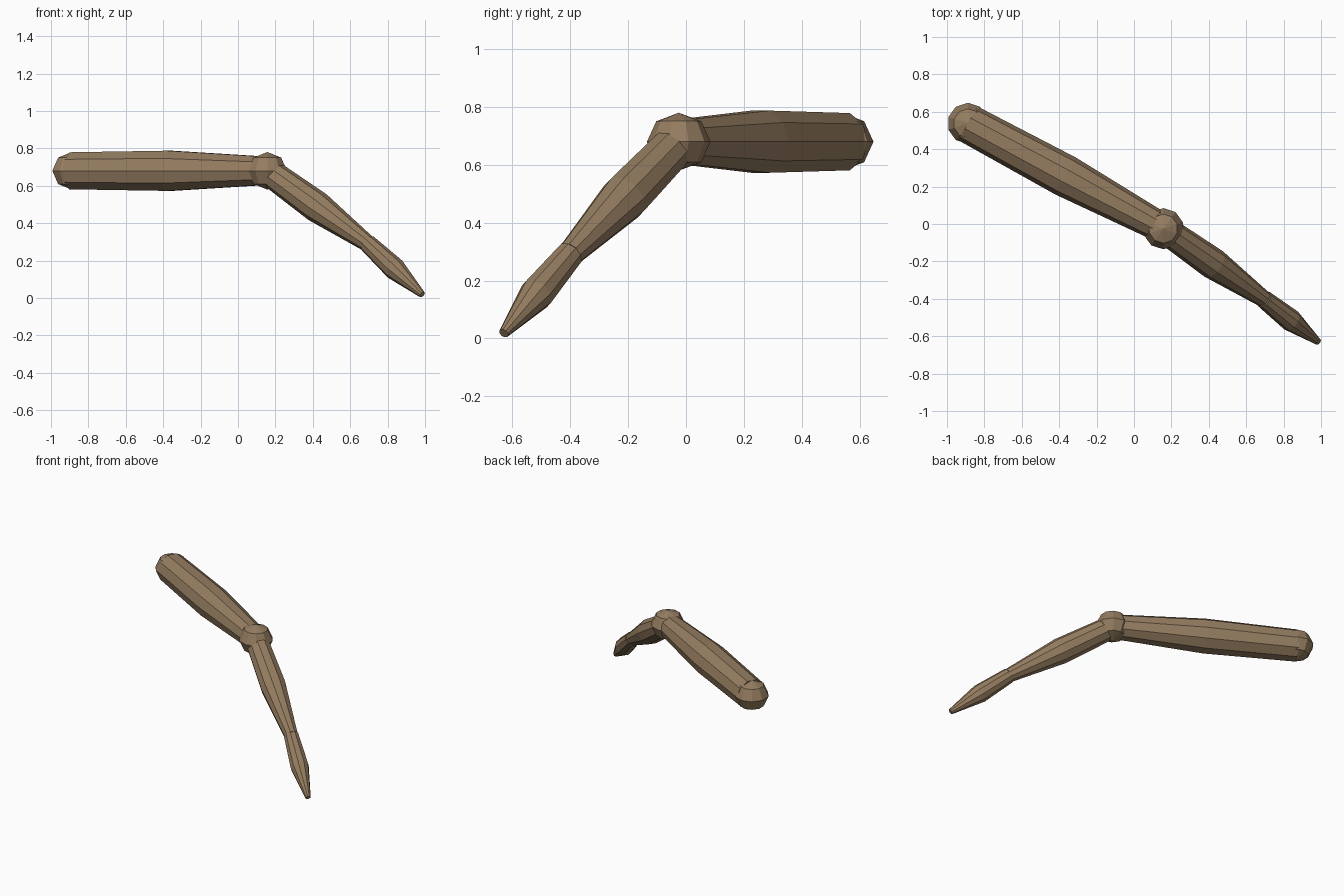
import bpy, bmesh, math
from mathutils import Vector

if "Cube" in bpy.data.objects:
    bpy.data.objects.remove(bpy.data.objects["Cube"])

SIDES = 10
brown = bpy.data.materials.new("brown")
brown.diffuse_color = (0.30, 0.205, 0.118, 1)
brown.use_nodes = True
brown.node_tree.nodes["Principled BSDF"].inputs["Base Color"].default_value = brown.diffuse_color


def finish(name, bm):
    bmesh.ops.recalc_face_normals(bm, faces=bm.faces)
    mesh = bpy.data.meshes.new(name)
    bm.to_mesh(mesh)
    bm.free()
    mesh.materials.append(brown)
    obj = bpy.data.objects.new(name, mesh)
    bpy.context.collection.objects.link(obj)
    return obj


def segment(name, start, end, radii):
    """Capped tapering tube with evenly spaced rings of the given radii."""
    axis = (end - start).normalized()
    side = axis.cross(Vector((0, 0, 1))).normalized()
    up = side.cross(axis)
    bm = bmesh.new()
    rings = []
    for i, r in enumerate(radii):
        centre = start.lerp(end, i / (len(radii) - 1))
        rings.append([bm.verts.new(centre + r * (side * math.cos(a) + up * math.sin(a)))
                      for a in (2 * math.pi * k / SIDES for k in range(SIDES))])
    for a, b in zip(rings, rings[1:]):
        for k in range(SIDES):
            n = (k + 1) % SIDES
            bm.faces.new((a[k], a[n], b[n], b[k]))
    bm.faces.new(rings[0])
    bm.faces.new(rings[-1])
    return finish(name, bm)


def joint(name, centre):
    """Low-poly ball, slightly flattened."""
    bm = bmesh.new()
    bmesh.ops.create_uvsphere(bm, u_segments=SIDES, v_segments=4, radius=0.11)
    bmesh.ops.scale(bm, vec=(1, 1, 0.91), verts=bm.verts)
    obj = finish(name, bm)
    obj.location = centre
    return obj


hip = Vector((-0.888, 0.538, 0.68))
knee = Vector((0.157, -0.025, 0.68))
ankle = Vector((0.695, -0.402, 0.29))
tip = Vector((0.985, -0.63, 0.018))

# Ball joints
joint("hip_joint", hip)
joint("knee_joint", knee)

# Limb segments, thickest in the middle
segment("upper_leg", hip, knee, (0.104, 0.113, 0.079))
segment("lower_leg", knee, ankle, (0.074, 0.084, 0.045))
segment("foot", ankle, tip, (0.049, 0.060, 0.018))
